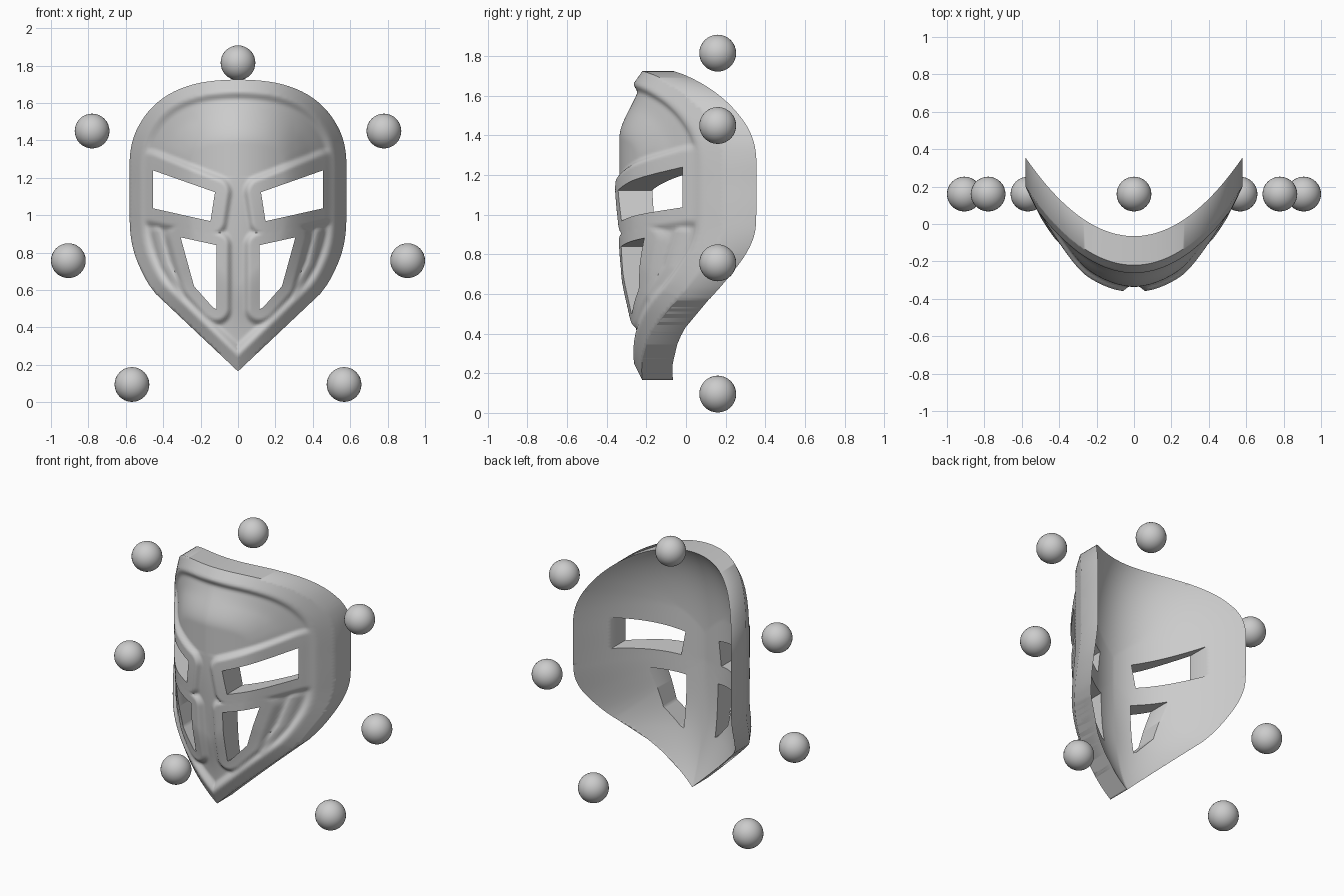
import bpy, bmesh, math
from mathutils import Vector
from mathutils.geometry import delaunay_2d_cdt

if "Cube" in bpy.data.objects:
    bpy.data.objects.remove(bpy.data.objects["Cube"])

STEP = 0.0115

# Right half of the mask outline, (x, z), top to chin corner
RIM = [(0, 1.725), (.15, 1.716), (.27, 1.69), (.38, 1.64), (.47, 1.565), (.535, 1.47),
       (.568, 1.38), (.58, 1.28), (.58, 1.15), (.58, 1.02), (.575, .9), (.555, .8),
       (.52, .71), (.48, .635), (.44, .58)]
CHIN = (0, .165)
EYE = [(.123, 1.123), (.455, 1.24), (.455, 1.037), (.147, .968)]
EYE_FRAME = [(.123, 1.123), (.47, 1.26), (.47, 1.037), (.147, .968)]
MOUTH = [(.115, .84), (.307, .882), (.235, .62), (.135, .508), (.115, .497)]
CHEEK = [(.435, .91), (.39, .74), (.3, .58)]


def smooth_curve(pts, n=5):
    """Catmull-Rom through the points, symmetric about x = 0 at the start."""
    p = [Vector(q) for q in pts]
    p = [Vector((-p[1].x, p[1].y))] + p + [p[-1] * 2 - p[-2]]
    out = []
    for a, b, c, d in zip(p, p[1:], p[2:], p[3:]):
        for i in range(n):
            t = i / n
            out.append(.5 * (2 * b + (c - a) * t + (2 * a - 5 * b + 4 * c - d) * t * t
                             + (3 * b - a - 3 * c + d) * t ** 3))
    return out + [p[-2]]


def resample(pts):
    """Evenly split a closed loop."""
    out = []
    for a, b in zip(pts, pts[1:] + pts[:1]):
        n = max(1, round((b - a).length / STEP))
        out += [a.lerp(b, i / n) for i in range(n)]
    return out


def dist(p, pts, closed):
    best = 9.0
    for a, b in zip(pts, pts[1:] + pts[:1] if closed else pts[1:]):
        d = b - a
        t = max(0.0, min(1.0, (p - a).dot(d) / d.length_squared))
        best = min(best, (p - a - d * t).length)
    return best


def inside(p, pts):
    hit = False
    for a, b in zip(pts, pts[1:] + pts[:1]):
        if (a.y > p.y) != (b.y > p.y) and p.x < a.x + (p.y - a.y) / (b.y - a.y) * (b.x - a.x):
            hit = not hit
    return hit


def step(lo, hi, v):
    t = max(0.0, min(1.0, (v - lo) / (hi - lo)))
    return t * t * (3 - 2 * t)


edge = smooth_curve(RIM) + [Vector(CHIN)]
eye, eye_frame, mouth, cheek = ([Vector(q) for q in pts]
                                for pts in (EYE, EYE_FRAME, MOUTH, CHEEK))


def bend(p):
    """Curve of the back rim around the face."""
    return -.065 + .42 * (p.x / .58) ** 2 - .13 * p.x * (1 - step(.5, .95, p.y))


def thickness(p, d):
    """Bulging face, raised bands around the openings and a raised rim."""
    low = .3 + .7 * step(.2, 1.2, p.y)
    base = .167 + .104 * step(.04, .34, d) * low * (1 - .9 * p.x ** 2)
    de = 0 if inside(p, eye_frame) else dist(p, eye_frame, True)
    dm = 0 if inside(p, mouth) else dist(p, mouth, True)
    band = max(1 - step(.06, .1, de), 1 - step(.05, .09, dm),
               .6 * (1 - step(.008, .035, dist(p, cheek, False))))
    base += .028 * band - .012 * min(1, p.x / .3) * (p.y > 1.2) * (1 - band) * step(.1, .2, d)
    rim = .155 + .042 * min(1, d / .06)
    return rim + (base - rim) * step(.07, .115, d)


def build_mask():
    # Flat half layout: outline, openings and a fill grid
    coords, cons = [], []
    for loop in (edge + [Vector((0, .9))], eye, mouth):
        lp = resample(loop)
        s, n = len(coords), len(lp)
        coords += lp
        cons += [(s + i, s + (i + 1) % n) for i in range(n)]

    def solid(p):
        return inside(p, edge) and not inside(p, eye) and not inside(p, mouth)

    for j in range(int(1.6 / STEP)):
        for i in range(int(.6 / STEP)):
            p = Vector(((i + .5 + .5 * (j % 2)) * STEP, .17 + j * STEP))
            if solid(p) and min(dist(p, edge, False), dist(p, eye, True),
                                dist(p, mouth, True)) > .006:
                coords.append(p)
    flat, _, tris, *_ = delaunay_2d_cdt(coords, cons, [], 0, 1e-5)
    tris = [tuple(t) for t in tris if solid((flat[t[0]] + flat[t[1]] + flat[t[2]]) / 3)]

    # Front skin and hollowed back skin joined by walls at the outline and openings
    bm = bmesh.new()
    front, back = [], []
    for p in flat:
        d, b = dist(p, edge, False), bend(p)
        hollow = .138 * (1 - math.exp(-d / .2))
        front.append(bm.verts.new((p.x, b - thickness(p, d), p.y)))
        back.append(bm.verts.new((p.x, b - hollow, p.y)))
    uses = {}
    for t in tris:
        bm.faces.new([front[i] for i in t])
        bm.faces.new([back[i] for i in reversed(t)])
        for a, b in zip(t, t[1:] + t[:1]):
            uses.setdefault(frozenset((a, b)), []).append((a, b))
    for pairs in uses.values():
        a, b = pairs[0]
        if len(pairs) == 1 and not (flat[a].x < 1e-4 and flat[b].x < 1e-4):
            bm.faces.new((front[b], front[a], back[a], back[b]))
    bmesh.ops.delete(bm, geom=[v for v in bm.verts if not v.link_faces], context='VERTS')
    me = bpy.data.meshes.new("mask")
    bm.to_mesh(me)
    bm.free()
    ob = bpy.data.objects.new("mask", me)
    bpy.context.collection.objects.link(ob)
    bpy.context.view_layer.objects.active = ob
    ob.select_set(True)
    bpy.ops.object.shade_smooth_by_angle(angle=math.radians(52))
    # Other half
    mir = ob.modifiers.new("mirror", 'MIRROR')
    mir.use_axis = (True, False, False)
    mir.merge_threshold = .0005
    ob.select_set(False)


build_mask()

# Ring of balls around the mask
spots = [(0, 1.815)] + [(s * x, z) for x, z in ((.78, 1.45), (.907, .757), (.567, .095))
                        for s in (1, -1)]
for k, (x, z) in enumerate(spots):
    bpy.ops.mesh.primitive_uv_sphere_add(segments=32, ring_count=16, radius=.093,
                                         location=(x, .16, z))
    bpy.context.object.name = f"ball_{k + 1}"
    bpy.ops.object.shade_smooth()
